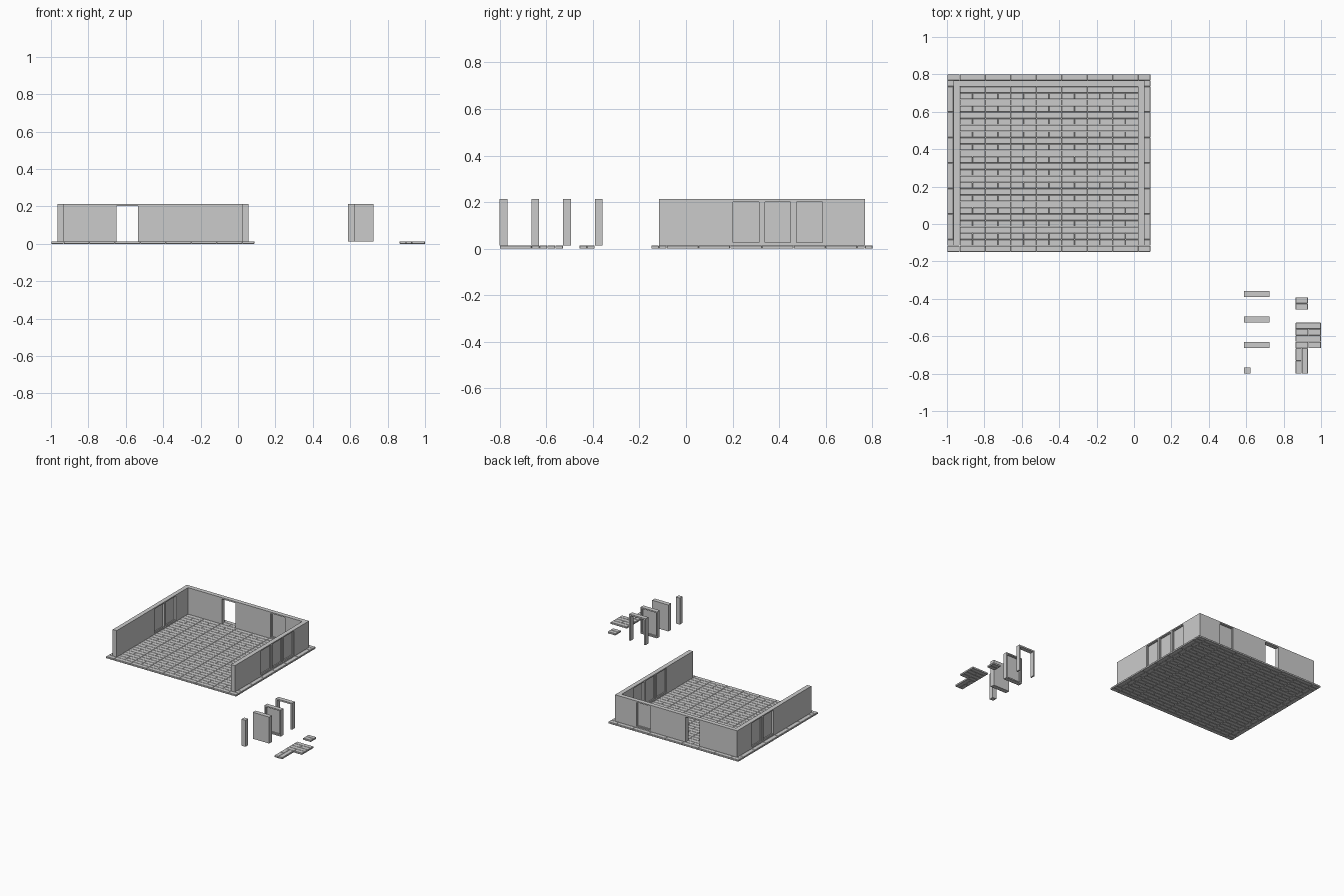
import bpy, bmesh
from mathutils import Matrix, Vector

if "Cube" in bpy.data.objects:
    bpy.data.objects.remove(bpy.data.objects["Cube"])

T = 0.1363            # tile / panel width
W = 0.033             # wall thickness and plank width of borders
B = 2 * W             # border strip width
FT = 0.0135           # floor thickness
Z0, Z1 = FT, 0.213    # wall bottom and top
X0, Y0 = -0.932, -0.083   # lower corner of the inner floor
NX, NY = 7, 6
X1, Y1 = X0 + NX * T, Y0 + NY * T


def box(bm, x0, x1, y0, y1, z0, z1, chamfer=0):
    m = Matrix.LocRotScale(Vector(((x0 + x1) / 2, (y0 + y1) / 2, (z0 + z1) / 2)), None,
                           Vector((x1 - x0, y1 - y0, z1 - z0)))
    vs = bmesh.ops.create_cube(bm, size=1, matrix=m)['verts']
    if chamfer:
        edges = list({e for v in vs for e in v.link_edges})
        bmesh.ops.bevel(bm, geom=edges, offset=chamfer, segments=1, affect='EDGES')


def finish(bm, name):
    me = bpy.data.meshes.new(name)
    bm.to_mesh(me)
    bm.free()
    ob = bpy.data.objects.new(name, me)
    bpy.context.collection.objects.link(ob)
    return ob


def planks(name, x, y, w, d, rows, split, along_y=False):
    """Plank tile with corner (x, y); split holds the rows cut in half."""
    bm = bmesh.new()
    for r in range(rows):
        n = 2 if r in split else 1
        for k in range(n):
            if along_y:
                a = (x + w * r / rows, x + w * (r + 1) / rows,
                     y + d * k / n, y + d * (k + 1) / n)
            else:
                a = (x + w * k / n, x + w * (k + 1) / n,
                     y + d * r / rows, y + d * (r + 1) / rows)
            g = 0.0004
            box(bm, a[0] + g, a[1] - g, a[2] + g, a[3] - g, 0, FT, 0.0015)
    return finish(bm, name)


def panel(name, kind, x, y, along_y=False):
    """Wall module; (x, y) is its lower corner, running along x or y."""
    bm = bmesh.new()

    def part(a0, a1, z0, z1, t0=0, t1=W):
        if along_y:
            box(bm, x + t0, x + t1, y + a0, y + a1, z0, z1)
        else:
            box(bm, x + a0, x + a1, y + t0, y + t1, z0, z1)

    def ring(f, i, t0, t1, sill=True):
        part(i, i + f, Z0 + (i if sill else 0), Z1 - i, t0, t1)
        part(T - i - f, T - i, Z0 + (i if sill else 0), Z1 - i, t0, t1)
        part(i + f, T - i - f, Z1 - i - f, Z1 - i, t0, t1)
        if sill:
            part(i + f, T - i - f, Z0 + i, Z0 + i + f, t0, t1)

    if kind == 'solid':
        part(0, T, Z0, Z1)
    elif kind == 'door':
        ring(0.011, 0, 0, W, False)
    elif kind == 'window':
        ring(0.009, 0, 0, W)
        ring(0.004, 0.009, 0.006, W - 0.006)
        part(0.013, T - 0.013, Z0 + 0.013, Z1 - 0.013, 0.013, W - 0.013)
    return finish(bm, name)


def pillar(name, x, y):
    bm = bmesh.new()
    box(bm, x, x + W, y, y + W, Z0, Z1)
    return finish(bm, name)


# Inner floor tiles
for i in range(NX):
    for j in range(NY):
        planks('floor_tile', X0 + i * T, Y0 + j * T, T, T, 4, (0, 2))

# Border strips: outer plank whole, inner plank split
for i in range(NX):
    planks('front_border', X0 + i * T, Y0 - B, T, B, 2, (1,))
    planks('back_border', X0 + i * T, Y1, T, B, 2, (0,))
for j in range(NY):
    planks('left_border', X0 - B, Y0 + j * T, B, T, 2, (1,), True)
    planks('right_border', X1, Y0 + j * T, B, T, 2, (0,), True)

# Corner tiles and corner pillars
for x, px in ((X0 - B, X0 - W), (X1, X1)):
    for y, py in ((Y0 - B, Y0 - W), (Y1, Y1)):
        planks('corner_tile', x, y, B, B, 2, ())
        pillar('corner_pillar', px, py)

# Back wall with a doorway and a window
for i in range(NX):
    kind = {2: 'door', 5: 'window'}.get(i, 'solid')
    panel('back_wall_' + kind, kind, X0 + i * T, Y1)

# Side walls: two windows on the left, three on the right
for j in range(NY):
    kl = 'window' if j in (3, 4) else 'solid'
    kr = 'window' if j in (2, 3, 4) else 'solid'
    panel('left_wall_' + kl, kl, X0 - W, Y0 + j * T, True)
    panel('right_wall_' + kr, kr, X1, Y0 + j * T, True)

# Loose spare modules beside the room
pillar('spare_pillar', 0.589, -0.80)
for kind, y in (('solid', -0.664), ('window', -0.527), ('door', -0.391)):
    panel('spare_' + kind, kind, 0.589, y)
planks('spare_tile', 1 - T, -0.80 + T, T, T, 4, (0, 2))
planks('spare_border', 1 - T, -0.80, B, T, 2, (0,), True)
planks('spare_corner', 1 - T, -0.458, B, B, 2, ())
